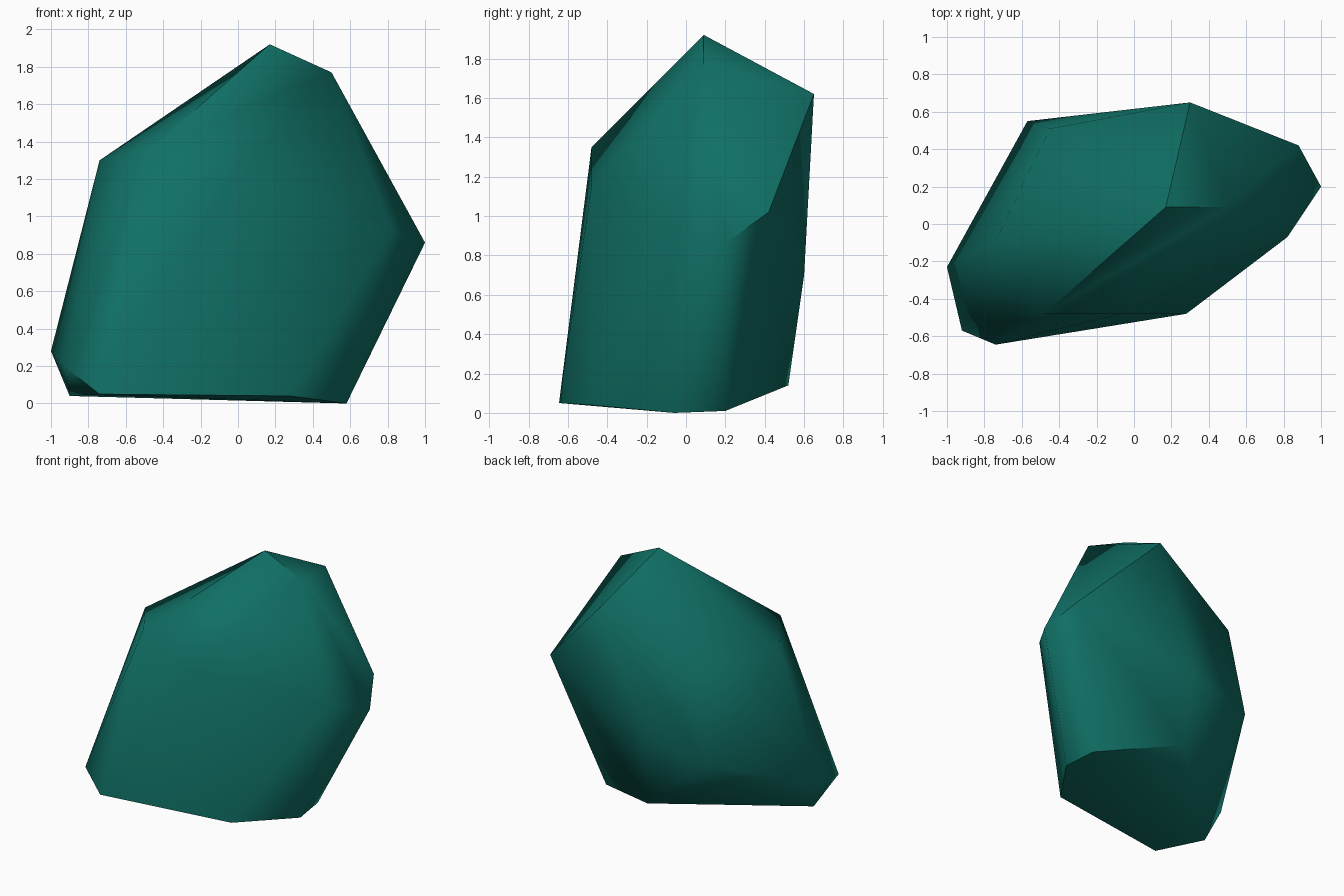
import bpy
import bmesh
import math

# Remove the default object
default_cube = bpy.data.objects.get("Cube")
if default_cube:
    bpy.data.objects.remove(default_cube, do_unlink=True)


def make_material(name, colour):
    material = bpy.data.materials.new(name)
    material.use_nodes = True
    material.diffuse_color = colour
    shader = material.node_tree.nodes["Principled BSDF"]
    shader.inputs["Base Color"].default_value = colour
    shader.inputs["Roughness"].default_value = 0.8
    return material


def make_hull(name, corners, material):
    """Wrap a tight convex skin around the given corner points."""
    skin = bmesh.new()
    for corner in corners:
        skin.verts.new(corner)
    hull = bmesh.ops.convex_hull(skin, input=skin.verts)
    leftover = [g for g in hull["geom_interior"] if isinstance(g, bmesh.types.BMVert)]
    bmesh.ops.delete(skin, geom=leftover, context="VERTS")
    # Merge nearly flat neighbours, such as the underside, into single facets
    bmesh.ops.dissolve_limit(skin, angle_limit=math.radians(2),
                             verts=skin.verts, edges=skin.edges)
    bmesh.ops.recalc_face_normals(skin, faces=skin.faces)
    mesh = bpy.data.meshes.new(name)
    skin.to_mesh(mesh)
    skin.free()
    mesh.materials.append(material)
    obj = bpy.data.objects.new(name, mesh)
    bpy.context.collection.objects.link(obj)
    return obj


# Corners of the boulder, grouped by the area they shape
crown = [(.17, .09, 1.92), (.5, .09, 1.77), (.3, .65, 1.62)]
left_point = [(1, .2, .86), (.88, .42, 1.02), (.82, -.07, .93)]
right_shoulder = [(-.74, -.09, 1.3), (-.45, .51, 1.24), (-.57, .55, .58)]
front_ridge = [(-.48, -.48, 1.35), (-.07, -.48, 1.15)]
right_foot = [(-1, -.23, .28), (-.92, -.57, .19)]
underside = [(.58, -.06, 0), (.55, .2, .01), (.28, -.48, .04),
             (-.74, -.645, .05), (-.9, -.29, .04)]
back_ridge = [(-.03, .52, .14), (-.05, .6, .7)]

teal = make_material("deep_teal", (.005, .16, .13, 1))
boulder = make_hull(
    "boulder",
    crown + left_point + right_shoulder + front_ridge
    + right_foot + underside + back_ridge,
    teal,
)

# Soft shading across the broad facets, crisp rims on the steep ones
bpy.ops.object.select_all(action="DESELECT")
boulder.select_set(True)
bpy.context.view_layer.objects.active = boulder
bpy.ops.object.shade_smooth_by_angle(angle=math.radians(50))
